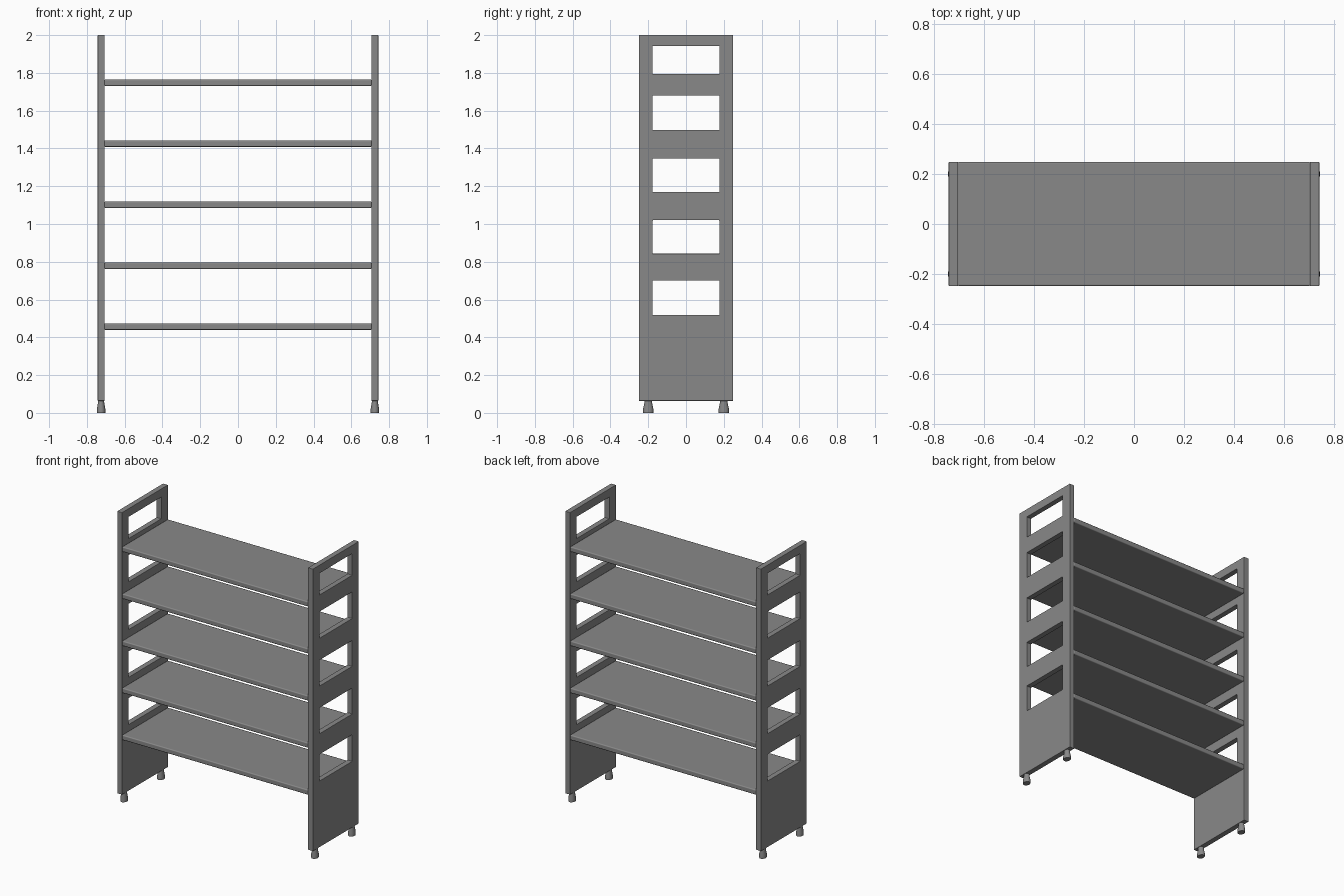
import bpy, bmesh, math

if "Cube" in bpy.data.objects:
    bpy.data.objects.remove(bpy.data.objects["Cube"])

SIDE_X, THICK, HALF_D = 0.7245, 0.037, 0.249
WINDOWS = [(0.518, 0.70), (0.843, 1.02), (1.17, 1.347), (1.498, 1.68), (1.795, 1.943)]
SHELF_Z = [0.4565, 0.779, 1.102, 1.4255, 1.748]

# Dark grey finish shared by all parts
grey = bpy.data.materials.new("dark_grey")
grey.diffuse_color = (0.25, 0.25, 0.25, 1)
grey.use_nodes = True
grey.node_tree.nodes["Principled BSDF"].inputs["Base Color"].default_value = grey.diffuse_color


def finish(name, bm, loc=(0, 0, 0), bevel=0.0, smooth=False):
    bmesh.ops.recalc_face_normals(bm, faces=bm.faces)
    for f in bm.faces:
        f.smooth = smooth
    mesh = bpy.data.meshes.new(name)
    bm.to_mesh(mesh)
    bm.free()
    mesh.materials.append(grey)
    ob = bpy.data.objects.new(name, mesh)
    ob.location = loc
    bpy.context.collection.objects.link(ob)
    if bevel:
        mod = ob.modifiers.new("soft_edges", 'BEVEL')
        mod.width = bevel
        mod.segments = 2
        mod.limit_method = 'ANGLE'
        mod.harden_normals = smooth
    return ob


# Side panel: a grid with the window cells left open, extruded to thickness
def side_panel(name, x):
    bm = bmesh.new()
    ys = [-HALF_D, -0.177, 0.177, HALF_D]
    zs = [0.064] + [z for w in WINDOWS for z in w] + [2.0]
    grid = [[bm.verts.new((-THICK / 2, y, z)) for y in ys] for z in zs]
    for r in range(len(zs) - 1):
        for c in range(3):
            if c == 1 and r % 2 == 1:
                continue
            bm.faces.new((grid[r][c], grid[r][c + 1], grid[r + 1][c + 1], grid[r + 1][c]))
    ext = bmesh.ops.extrude_face_region(bm, geom=bm.faces[:], use_keep_orig=True)
    moved = [v for v in ext["geom"] if isinstance(v, bmesh.types.BMVert)]
    bmesh.ops.translate(bm, verts=moved, vec=(THICK, 0, 0))
    finish(name, bm, (x, 0, 0), 0.002)


# Shelf board spanning between the panels, with softly rounded edges
def shelf(name, z):
    bm = bmesh.new()
    bmesh.ops.create_cube(bm, size=1)
    bmesh.ops.scale(bm, verts=bm.verts, vec=(2 * SIDE_X - THICK + 0.004, 2 * HALF_D, 0.035))
    finish(name, bm, (0, 0, z), 0.007, smooth=True)


# Foot: slightly oval turned profile, flaring toward the floor
def foot(name, x, y):
    profile = [(0.027, 0.0), (0.027, 0.022), (0.020, 0.055), (0.020, 0.068)]
    n = 24
    bm = bmesh.new()
    rings = [[bm.verts.new((0.82 * r * math.cos(2 * math.pi * i / n),
                            r * math.sin(2 * math.pi * i / n), z)) for i in range(n)]
             for r, z in profile]
    for a, b in zip(rings, rings[1:]):
        for i in range(n):
            j = (i + 1) % n
            bm.faces.new((a[i], a[j], b[j], b[i]))
    bm.faces.new(rings[0])
    bm.faces.new(rings[-1])
    ob = finish(name, bm, (x, y, 0))
    bpy.ops.object.select_all(action='DESELECT')
    ob.select_set(True)
    bpy.context.view_layer.objects.active = ob
    bpy.ops.object.shade_smooth_by_angle(angle=math.radians(30))


for side, s in (("left", -1), ("right", 1)):
    side_panel(side + "_panel", s * SIDE_X)
    for end, y in (("front", -0.2), ("back", 0.2)):
        foot(f"{end}_{side}_foot", s * SIDE_X, y)

for i, z in enumerate(SHELF_Z):
    shelf(f"shelf_{i + 1}", z)
